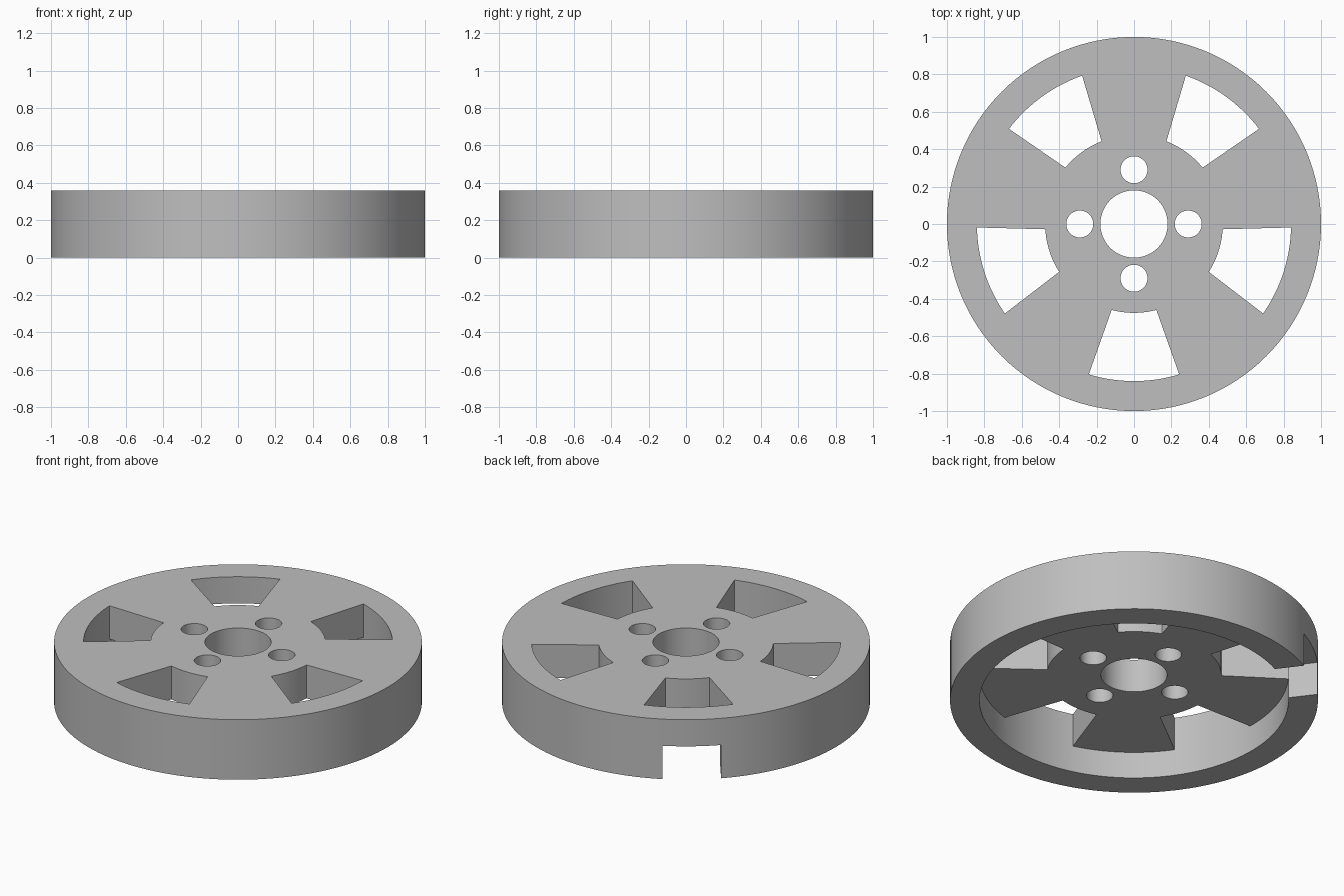
import bpy, bmesh
from math import radians, sin, cos
from mathutils import Matrix

HEIGHT, UNDERSIDE, BORE = 0.36, 0.16, 0.84
SLOT_COUNT, BOLT_COUNT = 5, 4

if "Cube" in bpy.data.objects:
    bpy.data.objects.remove(bpy.data.objects["Cube"], do_unlink=True)

grey = bpy.data.materials.new("satin grey")
grey.use_nodes = True
colour = (0.52, 0.52, 0.52, 1)
grey.diffuse_color = colour
grey.node_tree.nodes["Principled BSDF"].inputs["Base Color"].default_value = colour


def prism(name, outline, z0, z1, turn=0):
    """Extrude a flat outline from z0 to z1, turned about the axle."""
    bm = bmesh.new()
    face = bm.faces.new([bm.verts.new((x, y, z0)) for x, y in outline])
    top = bmesh.ops.extrude_face_region(bm, geom=[face])["geom"]
    bmesh.ops.translate(bm, vec=(0, 0, z1 - z0),
                        verts=[v for v in top if isinstance(v, bmesh.types.BMVert)])
    bmesh.ops.recalc_face_normals(bm, faces=bm.faces)
    bmesh.ops.transform(bm, matrix=Matrix.Rotation(radians(turn), 4, "Z"), verts=bm.verts)
    mesh = bpy.data.meshes.new(name)
    bm.to_mesh(mesh)
    bm.free()
    mesh.materials.append(grey)
    obj = bpy.data.objects.new(name, mesh)
    bpy.context.collection.objects.link(obj)
    return obj


def arc(radius, start, end, steps):
    angles = [radians(start + (end - start) * i / steps) for i in range(steps + 1)]
    return [(radius * cos(a), radius * sin(a)) for a in angles]


def circle(radius, sides, cx=0):
    return [(cx + x, y) for x, y in arc(radius, 0, 360, sides)[:-1]]


def combine(target, other, operation):
    """Apply a boolean and remove the helper object."""
    other.hide_render = True
    mod = target.modifiers.new(operation.title(), "BOOLEAN")
    mod.operation, mod.solver, mod.object = operation, "EXACT", other
    bpy.ops.object.select_all(action="DESELECT")
    bpy.context.view_layer.objects.active = target
    target.select_set(True)
    bpy.ops.object.modifier_apply(modifier=mod.name)
    bpy.data.objects.remove(other, do_unlink=True)


# Outer rim ring with one square notch in its lower edge
wheel = prism("wheel", circle(1, 128), 0, HEIGHT)
combine(wheel, prism("bore_cutter", circle(BORE, 128), -0.1, 0.5), "DIFFERENCE")
notch = [(0.7, -0.16), (1.1, -0.16), (1.1, 0.16), (0.7, 0.16)]
combine(wheel, prism("notch_cutter", notch, -0.1, 0.2, 126.8), "DIFFERENCE")

# Hub plate, slightly overlapping the rim
plate = prism("hub_plate", circle(BORE + 0.006, 128), UNDERSIDE, HEIGHT)
combine(plate, prism("axle_cutter", circle(0.18, 64), 0, 0.5), "DIFFERENCE")
for i in range(BOLT_COUNT):
    bolt = prism("bolt_cutter", circle(0.072, 40, 0.29), 0, 0.5, i * 360 / BOLT_COUNT)
    combine(plate, bolt, "DIFFERENCE")

# Tapered openings leave five spokes
slot = arc(0.475, 14.6, -14.6, 12) + [(0.87, -0.265), (0.87, 0.265)]
for i in range(SLOT_COUNT):
    opening = prism("slot_cutter", slot, 0, 0.5, 270 + i * 360 / SLOT_COUNT)
    combine(plate, opening, "DIFFERENCE")

# Join into one solid and keep its edges crisp
combine(wheel, plate, "UNION")
bpy.ops.object.shade_smooth_by_angle(angle=radians(30))
